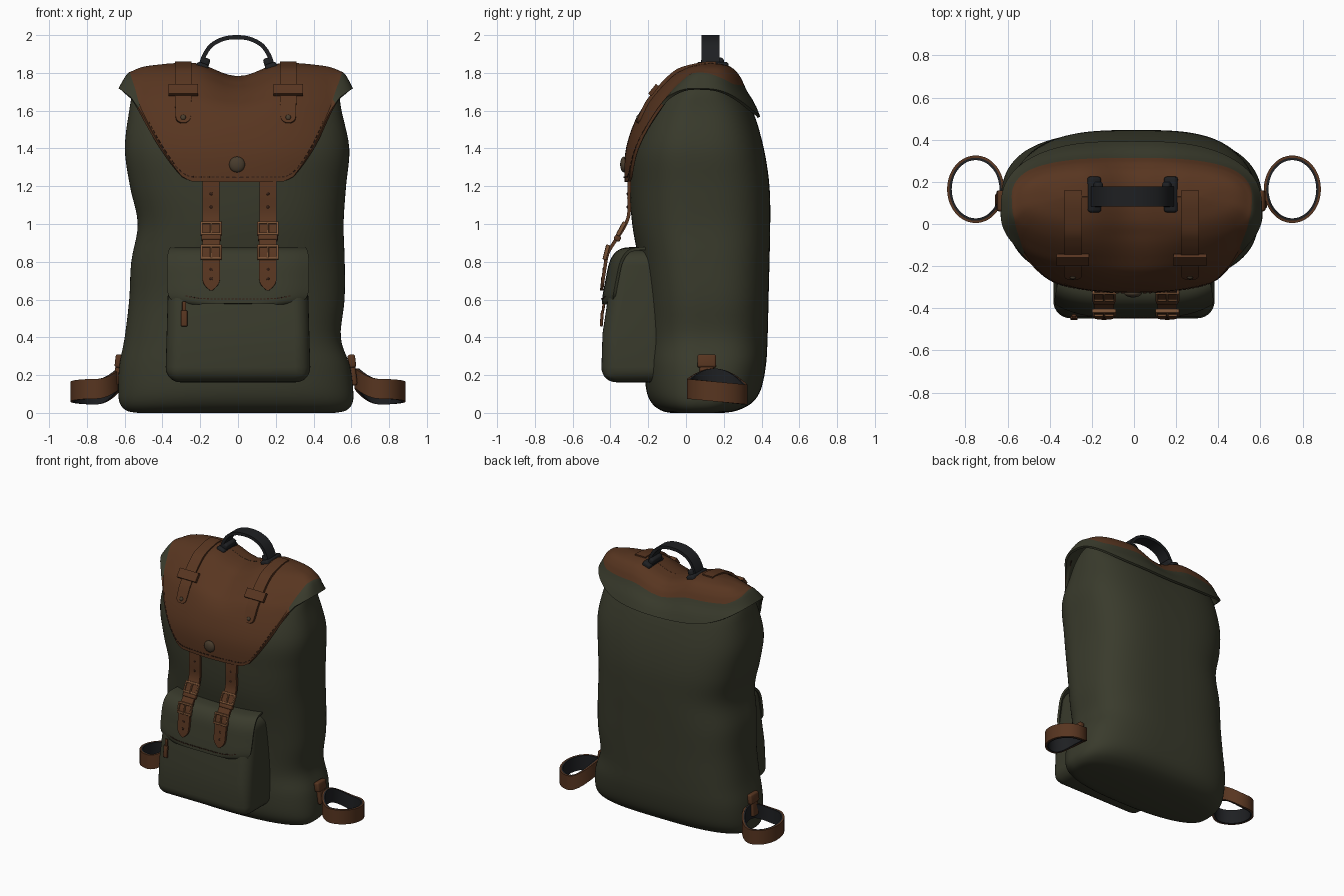
import bpy, bmesh, math
from mathutils import Vector, Matrix

if "Cube" in bpy.data.objects:
    bpy.data.objects.remove(bpy.data.objects["Cube"])

def material(name, r, g, b):
    m = bpy.data.materials.new(name)
    m.diffuse_color = (r, g, b, 1)
    m.use_nodes = True
    m.node_tree.nodes["Principled BSDF"].inputs["Base Color"].default_value = m.diffuse_color
    return m

GREEN = material("olive_canvas", .041, .043, .025)
BROWN = material("brown_leather", .097, .036, .0145)
BLACK = material("black_webbing", .013, .014, .016)
METAL = material("aged_brass", .19, .083, .035)
DARK = material("dark_stitching", .035, .014, .008)
STUD = material("stud_bronze", .065, .045, .026)

def finish(name, bm, mats, mods=(), angle=40):
    """Make an object, apply its modifiers, shade smooth with sharp edges kept."""
    bmesh.ops.recalc_face_normals(bm, faces=bm.faces[:])
    me = bpy.data.meshes.new(name)
    bm.to_mesh(me)
    bm.free()
    for m in mats:
        me.materials.append(m)
    ob = bpy.data.objects.new(name, me)
    bpy.context.collection.objects.link(ob)
    for kind, props in mods:
        mod = ob.modifiers.new(kind, kind)
        for k, v in props.items():
            setattr(mod, k, v)
    if mods:
        dg = bpy.context.evaluated_depsgraph_get()
        me = bpy.data.meshes.new_from_object(ob.evaluated_get(dg))
        ob.modifiers.clear()
        ob.data = me
    me.shade_smooth()
    me.set_sharp_from_angle(angle=math.radians(angle))
    return ob

def spline(t, u):
    i = min(max(int(u), 0), len(t) - 2)
    f, n = u - i, len(t) - 1
    return [b + .5 * f * (c - a + f * (2*a - 5*b + 4*c - d + f * (3*(b - c) + d - a)))
            for a, b, c, d in zip(t[max(i-1, 0)], t[i], t[i+1], t[min(i+2, n)])]

def lerp_table(t, x):
    for (x0, y0), (x1, y1) in zip(t, t[1:]):
        if x <= x1:
            return y0 + (y1 - y0) * max(0, x - x0) / (x1 - x0)
    return t[-1][1]

def clamp(v):
    return min(1, max(0, v))

# Sack cross-sections: height, half width, front y, back y, sideways shift
RINGS = [(0, .52, -.08, .20, -.01), (.012, .58, -.13, .27, -.01), (.05, .615, -.18, .345, -.01),
         (.12, .622, -.21, .395, -.012), (.25, .610, -.22, .423, -.018), (.4, .572, -.22, .432, -.028),
         (.6, .57, -.225, .437, -.006), (.8, .565, -.25, .442, 0), (1, .545, -.285, .446, .014),
         (1.2, .572, -.297, .442, 0), (1.4, .594, -.29, .412, -.005), (1.6, .562, -.217, .355, -.014),
         (1.69, .546, -.14, .30, -.012), (1.76, .520, -.055, .262, -.01), (1.80, .475, .015, .225, -.01),
         (1.818, .37, .08, .18, -.01), (1.825, .28, .13, .13, -.01)]
TOP = len(RINGS) - 1
NF, NB = 2.4, 3.1

def u_of_z(z):
    lo, hi = 0, TOP
    for _ in range(30):
        mid = (lo + hi) / 2
        lo, hi = (mid, hi) if spline(RINGS, mid)[0] < z else (lo, mid)
    return lo

def ring(u, off):
    z, w, f, b, cx = spline(RINGS, u)
    k = off * clamp((b - f) / .1)
    f, b = f - k, b + k
    return z + off * clamp((z - 1.6) / .15), w + off, f, b, f + .45 * (b - f), cx

def dip(x, z):
    """Sag in the middle of the top."""
    return z - .07 * math.cos(math.pi / 2 * min(1, abs(x) / .25)) ** 2 * clamp((z - 1.55) / .25)

def sack_point(u, a, off=0):
    z, w, f, b, yc, cx = ring(u, off)
    c, s = math.cos(a), math.sin(a)
    n, d = (NB, b - yc) if s > 0 else (NF, yc - f)
    x = math.copysign(abs(c) ** (2/n), c) * w + cx
    y = yc + math.copysign(abs(s) ** (2/n), s) * d
    return Vector((x, y, dip(x, z)))

def front_point(x, z, off):
    z, w, f, b, yc, cx = ring(u_of_z(z), off)
    return (x, yc - (yc - f) * max(0, 1 - abs((x - cx) / w) ** NF) ** (1/NF), dip(x, z))

def grid(rows, closed):
    bm = bmesh.new()
    vs = [[bm.verts.new(p) for p in r] for r in rows]
    n = len(rows[0])
    for r0, r1 in zip(vs, vs[1:]):
        for j in range(n if closed else n - 1):
            k = (j + 1) % n
            bm.faces.new((r0[j], r0[k], r1[k], r1[j]))
    return bm, vs

SEG = 128
ANG = [2 * math.pi * i / SEG for i in range(SEG)]

# Main sack
bm, vs = grid([[sack_point(TOP * i / 80, a) for a in ANG] for i in range(81)], True)
bm.faces.new(vs[0])
finish("sack", bm, [GREEN])

# Lid flap: brown leather with a green band along the sides and back
FRONT_RIM = [(0, 1.222), (.24, 1.225), (.285, 1.25), (.32, 1.30), (.49, 1.6), (.53, 1.65), (.58, 1.68)]

def rim(a):
    c, s = abs(math.cos(a)), math.sin(a)
    if s > 0:
        z = 1.68 - .11 * s * s
        return z, 1.755 - .04 * min(1, s / .6) - z
    x = .58 * c ** (2/NF)
    return lerp_table(FRONT_RIM, x), lerp_table([(0, .004), (.49, .004), (.57, .075)], x)

def flap_column(a):
    z, band = rim(a)
    ub, ur = u_of_z(z + band), u_of_z(z)
    us = [TOP + (ub - TOP) * i / 30 for i in range(31)] + [ub + (ur - ub) * i / 5 for i in range(1, 6)]
    flare = .045 * math.cos(a) ** 4
    return [sack_point(u, a, .02 + flare * (i / 35) ** 5) for i, u in enumerate(us)]

cols = [flap_column(a) for a in ANG]
bm, vs = grid([list(r) for r in zip(*cols)], True)
bm.faces.ensure_lookup_table()
for i, f in enumerate(bm.faces):
    f.material_index = int(i // SEG >= 30 and rim(ANG[i % SEG])[1] > .015)
lid = finish("lid_flap", bm, [BROWN, GREEN], [("SOLIDIFY", dict(thickness=.016, offset=0))])
for p in lid.data.polygons:  # canvas lining inside the lid
    if p.normal.dot(p.center - Vector((0, .1, 1.45))) < 0:
        p.material_index = 1

def stitches(name, pts, mat=DARK):
    bm = bmesh.new()
    for p, q in zip(pts, pts[1:]):
        p, q = Vector(p), Vector(q)
        d = q - p
        m = Matrix.Translation((p + q) / 2) @ d.to_track_quat('X', 'Z').to_matrix().to_4x4()
        bmesh.ops.create_cube(bm, size=1, matrix=m @ Matrix.Diagonal((d.length * .6, .006, .006, 1)))
    finish(name, bm, [mat])

stitches("lid_stitching", [sack_point(u_of_z(rim(a)[0] + .025), a, .029)
         for a in [math.radians(199 + 142 * i / 70) for i in range(71)]])

def ribbon(name, path, axis, mat, thick=.014, steps=24, ncol=3, bend=0, closed=False):
    """Strap along a path of (x, y, z, width); axis is the width direction."""
    axis, rows = Vector(axis), []
    pts = path if closed else [spline(path, (len(path) - 1) * i / steps) for i in range(steps + 1)]
    for x, y, z, w in pts:
        ks = [2 * j / (ncol - 1) - 1 for j in range(ncol)]
        rows.append([Vector((x, y + bend * k ** 4, z)) + axis * k * w / 2 for k in ks])
    bm, _ = grid(rows + ([rows[0]] if closed else []), False)
    bmesh.ops.remove_doubles(bm, verts=bm.verts[:], dist=1e-5)
    return finish(name, bm, [mat], [("SOLIDIFY", dict(thickness=thick, offset=0))])

def boxes(name, parts, mat, origin=(0, 0, 0), rot=(0, 0, 0), bevel=.008):
    bm = bmesh.new()
    for loc, size in parts:
        bmesh.ops.create_cube(bm, size=1, matrix=Matrix.Translation(loc) @ Matrix.Diagonal((*size, 1)))
    ob = finish(name, bm, [mat], [("BEVEL", dict(width=bevel, segments=3))])
    ob.location, ob.rotation_euler = origin, rot

def stud(name, loc, r, depth, mat, tilt=0):
    bm = bmesh.new()
    bmesh.ops.create_uvsphere(bm, u_segments=20, v_segments=10, radius=1,
                              matrix=Matrix.Diagonal((r, depth, r, 1)))
    ob = finish(name, bm, [mat])
    ob.location, ob.rotation_euler = loc, (tilt, 0, 0)

stud("lid_button", front_point(-.005, 1.315, .03), .042, .02, STUD)

# Front pocket: rounded box, deepest near the bottom
bm = bmesh.new()
bmesh.ops.create_cube(bm, size=1)
for v in bm.verts:
    top, front = v.co.z > 0, v.co.y < 0
    y = -.1 if not front else (-.375 if top else -.45)
    v.co = (math.copysign(.365 if top else .385, v.co.x), y, .86 if top else .162)
cut = bmesh.ops.bisect_plane(bm, geom=bm.verts[:] + bm.edges[:] + bm.faces[:],
                             plane_co=(0, 0, .42), plane_no=(0, 0, 1))
for v in cut["geom_cut"]:
    if isinstance(v, bmesh.types.BMVert) and v.co.y < -.3:
        v.co.y = -.442
finish("front_pocket", bm, [GREEN], [("BEVEL", dict(width=.08, segments=7))])

# Pocket flap with its stitching
ribbon("pocket_flap", [(0, -.2, .868, .69), (0, -.29, .870, .71), (0, -.355, .855, .73), (0, -.396, .80, .745),
       (0, -.419, .70, .745), (0, -.432, .63, .735), (0, -.437, .595, .68), (0, -.438, .578, .58)],
       (1, 0, 0), GREEN, .016, 40, 21, .055)
stitches("pocket_stitching", [(.3 * k, -.446 + .035 * abs(k) ** 4, .603 + .025 * abs(k) ** 5)
         for k in [i / 16 - 1 for i in range(33)]])

# Zip pull
boxes("zip_pull", [((0, 0, .045), (.022, .014, .05)), ((0, -.004, -.02), (.034, .016, .085))], BROWN,
      (-.285, -.44, .52), (-.08, 0, 0), .005)

for side, label in ((-1, "left"), (1, "right")):
    # Closing strap with punched holes, keeper and two buckles
    x = .15 * side + .008
    ribbon(label + "_closing_strap", [(x, y, z, w) for z, y, w in (
        (1.26, -.298, .09), (1.15, -.302, .09), (1.05, -.303, .09), (.98, -.33, .092), (.9, -.382, .094),
        (.84, -.416, .094), (.76, -.431, .094), (.70, -.440, .09), (.67, -.444, .06), (.648, -.446, .012))],
        (1, 0, 0), BROWN, .018, 40)
    for i, (z, y) in enumerate(((1.16, -.311), (1.09, -.312), (.76, -.440), (.71, -.448))):
        stud(f"{label}_strap_hole_{i}", (x, y, z), .008, .003, DARK)
    for i, (z, y) in enumerate(((.975, -.343), (.85, -.422))):
        boxes(f"{label}_buckle_{i}", [((0, 0, .034), (.112, .02, .014)), ((0, 0, -.034), (.112, .02, .014)),
              ((-.051, 0, 0), (.012, .02, .08)), ((.051, 0, 0), (.012, .02, .08)), ((0, -.005, 0), (.01, .012, .075))],
              METAL, (x, y, z), (-.5 + .25 * i, 0, 0), .004)
    boxes(label + "_strap_keeper", [((0, 0, 0), (.105, .035, .03))], BROWN, (x, -.363, .925), (-.5, 0, 0))

    # Decorative strap over the lid
    x = .278 * side - .012
    path = [(*front_point(x, z, .031), w) for z, w in
            ((1.535, .03), (1.55, .07), (1.58, .082), (1.64, .085), (1.70, .085), (1.75, .085), (1.79, .085))]
    ribbon(label + "_lid_strap", path + [(x, .09, 1.848, .085), (x, .16, 1.85, .085)], (1, 0, 0), BROWN, .018, 40)
    ribbon(label + "_lid_strap_keeper", [(*front_point(x, z, .043), .155) for z in (1.665, 1.685, 1.705)],
           (1, 0, 0), BROWN, .022, 6)
    stud(label + "_lid_strap_rivet", front_point(x, 1.565, .041), .014, .008, STUD, -.3)

    # Handle anchor
    boxes(label + "_handle_anchor", [((0, 0, 0), (.065, .17, .055)), ((-.01 * side, 0, .035), (.04, .12, .05))],
          BLACK, (.185 * side - .007, .14, 1.825), (0, -.35 * side, 0), .014)

    # Lower shoulder strap loop: brown outside, black lining
    for part, inset, mat in (("strap_loop", 0, BROWN), ("strap_lining", .011, BLACK)):
        path = []
        for i in range(40):
            a = 2 * math.pi * i / 40
            c, s = math.cos(a), math.sin(a)
            path.append((side * (.752 + (.13 - inset) * c), .165 + (.155 - inset) * s,
                         .112 + .07 * max(0, -c) ** 2 - .015 * s, .105))
        ribbon(f"{label}_{part}", path, (0, 0, 1), mat, .011, closed=True)
    boxes(label + "_strap_tab", [((0, 0, .07), (.04, .10, .07)), ((0, 0, 0), (.03, .075, .12))], BROWN,
          (.625 * side - .014, .11, .205), (0, -.12 * side, 0), .012)

# Carry handle
half = [(.195, 1.82), (.175, 1.885), (.135, 1.945), (.07, 1.98)]
arch = ([(-x - .007, .13, z, .095) for x, z in half] + [(-.007, .13, 1.989, .095)]
        + [(x - .007, .13, z, .095) for x, z in half[::-1]])
ribbon("carry_handle", arch, (0, 1, 0), BLACK, .022, 32)
